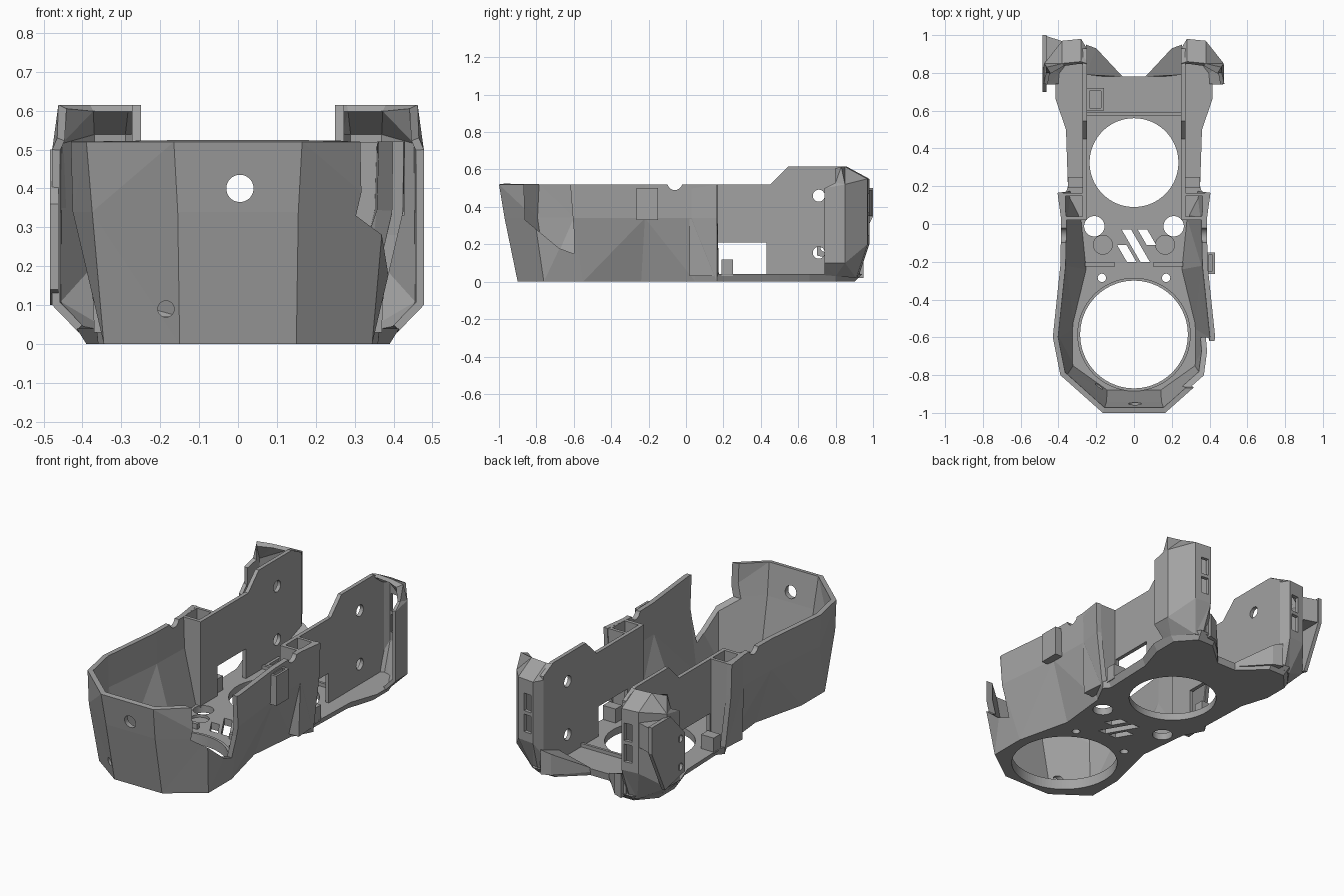
import bpy, bmesh, math
from mathutils import Vector

cube = bpy.data.objects.get("Cube")
if cube:
    bpy.data.objects.remove(cube)

grey = bpy.data.materials.new("plain grey")
grey.use_nodes = True
COLOUR = (0.36, 0.36, 0.36, 1)
grey.diffuse_color = COLOUR
grey.node_tree.nodes["Principled BSDF"].inputs["Base Color"].default_value = COLOUR


def from_bmesh(name, bm):
    mesh = bpy.data.meshes.new(name)
    bm.to_mesh(mesh)
    bm.free()
    mesh.materials.append(grey)
    obj = bpy.data.objects.new(name, mesh)
    bpy.context.collection.objects.link(obj)
    return obj


def bake(obj):
    bpy.context.view_layer.update()
    done = obj.evaluated_get(bpy.context.evaluated_depsgraph_get())
    mesh = bpy.data.meshes.new_from_object(done)
    obj.modifiers.clear()
    obj.data = mesh


def prism(name, pts, lo, hi, axis="z", top=None):
    """Extrude a 2D outline along an axis; top may give a different far outline."""
    def place(p, h):
        return {"z": (p[0], p[1], h), "x": (h, p[0], p[1]), "y": (p[0], h, p[1])}[axis]
    bm = bmesh.new()
    a = [bm.verts.new(place(p, lo)) for p in pts]
    b = [bm.verts.new(place(p, hi)) for p in (top or pts)]
    bm.faces.new(a)
    bm.faces.new(b[::-1])
    for i in range(len(a)):
        j = (i + 1) % len(a)
        bm.faces.new((a[j], a[i], b[i], b[j]))
    bmesh.ops.recalc_face_normals(bm, faces=bm.faces)
    return from_bmesh(name, bm)


def box(name, x, y, z):
    return prism(name, [(x[0], y[0]), (x[1], y[0]), (x[1], y[1]), (x[0], y[1])], *z)


def cylinder(u, v, r, lo, hi, axis="z", sides=48):
    ring = [(u + r * math.cos(math.tau * i / sides), v + r * math.sin(math.tau * i / sides))
            for i in range(sides)]
    return prism("cutter", ring, lo, hi, axis)


def cut(obj, *cutters):
    for c in cutters:
        mod = obj.modifiers.new("cut", "BOOLEAN")
        mod.operation, mod.solver, mod.object = "DIFFERENCE", "EXACT", c
        bake(obj)
        bpy.data.objects.remove(c)


def shell(name, rings, thickness):
    """Open strip of facets through stacked rings, thickened inward."""
    bm = bmesh.new()
    rows = [[bm.verts.new(p) for p in ring] for ring in rings]
    for lower, upper in zip(rows, rows[1:]):
        for i in range(len(lower) - 1):
            bm.faces.new((lower[i + 1], lower[i], upper[i], upper[i + 1]))
    bmesh.ops.triangulate(bm, faces=bm.faces)
    obj = from_bmesh(name, bm)
    mod = obj.modifiers.new("wall", "SOLIDIFY")
    mod.thickness, mod.offset, mod.use_even_offset = thickness, -1, True
    bake(obj)
    return obj


def mirrored(obj, name):
    bm = bmesh.new()
    bm.from_mesh(obj.data)
    for v in bm.verts:
        v.co.x *= -1
    bmesh.ops.reverse_faces(bm, faces=bm.faces)
    return from_bmesh(name, bm)


def both(half):
    return half + [(-x, y) for x, y in half[::-1]]


# Faceted front cup, open at the rear
low = [(.36, .165), (.3, .05), (.27, -.24), (.345, -.55), (.345, -.76), (.15, -.9)]
mid = [(.4, .165), (.38, .03), (.385, -.22), (.425, -.6), (.375, -.81), (.155, -.97)]
rim = [(.405, .165), (.385, .03), (.39, -.22), (.43, -.6), (.39, -.8), (.165, -1)]
cup = shell("front_cup", [[(x, y, z) for x, y in both(h)]
                          for h, z in ((low, 0), (mid, .34), (rim, .52))], .028)
gap = prism("cutter", [(-.87, .6), (-.86, .33), (-.68, .18), (-.6, .15), (-.6, .28), (-.625, .6)],
            .2, .6, "x")
cut(cup, gap,
    cylinder(.005, .4, .035, -1.1, -.85, "y"),
    cylinder(-.185, .09, .021, -1.1, -.8, "y"),
    cylinder(-.06, .53, .04, -.6, .6, "x"))

# Floor plate with the chamfered rear flange
floor_low = low[::-1] + [(.33, .2), (.34, .5), (.39, .66), (.39, .8), (.3, .9), (.2, .9), (.06, .775)]
floor_top = low[::-1] + [(.35, .2), (.36, .5), (.415, .66), (.415, .8), (.31, .94), (.2, .93), (.06, .78)]
floor = prism("floor_plate", both(floor_low), 0, .04, "z", both(floor_top))
holes = [cylinder(0, -.585, .285, -.1, .1, sides=96), cylinder(0, .325, .235, -.1, .1, sides=96)]
for s in (-1, 1):
    holes += [cylinder(s * .21, -.012, .054, -.1, .1), cylinder(s * .17, -.285, .022, -.1, .1),
              cylinder(s * .165, -.11, .05, .025, .1)]
# Slanted vent slots
for x, y, length in ((-.065, -.03, .17), (.02, -.03, .08), (-.09, -.11, .09)):
    d = length * .58
    holes.append(prism("cutter", [(x, y), (x + .05, y), (x + .05 + d, y - length), (x + d, y - length)],
                       -.1, .1))
cut(floor, *holes)

# Lip around the front opening
lip = cylinder(0, -.585, .3, .038, .06, sides=96)
lip.name = "front_opening_lip"
cut(lip, cylinder(0, -.585, .285, 0, .1, sides=96))

# Ridges and pads on the floor
box("rear_cross_ridge", (-.25, .25), (.575, .59), (.035, .06))
box("waist_ridge_left", (.1, .26), (-.225, -.205), (.035, .07))
box("waist_ridge_right", (-.26, -.1), (-.225, -.205), (.035, .07))
frame = box("floor_frame", (-.25, -.16), (.6, .72), (.038, .055))
cut(frame, box("cutter", (-.235, -.175), (.615, .705), (0, .1)))


def side_parts():
    """Parts for the +x side that repeat on the other side."""
    parts = []
    # Flat rear side wall with window and screw holes
    wall = prism("side_wall", [(.1, .03), (.1, .52), (.45, .52), (.545, .615), (.84, .615),
                               (.93, .57), (.93, .03)], .25, .272, "x")
    cut(wall, box("cutter", (.2, .3), (.172, .43), (.04, .21)),
        cylinder(.71, .46, .032, .2, .3, "x"), cylinder(.71, .155, .032, .2, .3, "x"))
    parts.append(wall)
    # Open pocket behind the cup
    pocket = prism("pocket", [(.25, .02), (.37, .02), (.36, .165), (.25, .165)], .03, .52, "z",
                   [(.25, .02), (.385, .02), (.405, .165), (.25, .165)])
    cut(pocket, box("cutter", (.272, .362), (.04, .147), (.1, .7)))
    parts.append(pocket)
    # Rear corner cover, open toward the front
    foot = [(.25, .9, .02), (.29, .92, .02), (.33, .91, .02), (.41, .8, .03), (.415, .74, .035)]
    belly = [(.25, .93, .12), (.28, .98, .2), (.38, .97, .2), (.475, .85, .1), (.478, .74, .1)]
    chest = [(.25, .93, .55), (.28, .98, .55), (.38, .97, .55), (.475, .85, .52), (.478, .74, .5)]
    crown = [(.25, .85, .615), (.28, .86, .615), (.38, .85, .615), (.462, .83, .615), (.465, .8, .53)]
    cover = shell("rear_corner", [foot, belly, chest, crown], .02)
    cut(cover, box("cutter", (.295, .34), (.9, 1.1), (.25, .35)),
        box("cutter", (.295, .34), (.9, 1.1), (.37, .47)))
    parts.append(cover)
    # Sloping gusset between floor and rear corner
    bm = bmesh.new()
    base = [(.06, .78), (.15, .78), (.255, .79), (.255, .95), (.2, .93)]
    for (x, y), h in zip(base, (.045, .045, .1, .16, .14)):
        bm.verts.new((x, y, .02))
        bm.verts.new((x, y, h))
    bmesh.ops.convex_hull(bm, input=bm.verts)
    parts.append(from_bmesh("rear_gusset", bm))
    # Small block beside the window
    parts.append(box("window_block", (.27, .35), (.19, .25), (.03, .12)))
    return parts


for part in side_parts():
    base_name = part.name
    part.name = base_name + "_left"
    mirrored(part, base_name + "_right")

# Clip on the cup wall
clip = box("left_wall_clip", (.37, .428), (-.265, -.15), (.33, .5))
cut(clip, box("cutter", (.395, .415), (-.25, -.165), (.35, .6)))

# Outer cover plate on the right rear corner
plate = prism("outer_plate", [(.7, .14), (.7, .36), (.83, .5), (1, .5), (1, .35), (.88, .1)],
              -.484, -.462, "x")
cut(plate, cylinder(.74, .34, .02, -.6, -.4, "x"), cylinder(.74, .18, .02, -.6, -.4, "x"))
prism("outer_plate_bridge", [(-.48, 1), (-.48, .83), (-.46, .83), (-.37, .965)], .35, .49)
